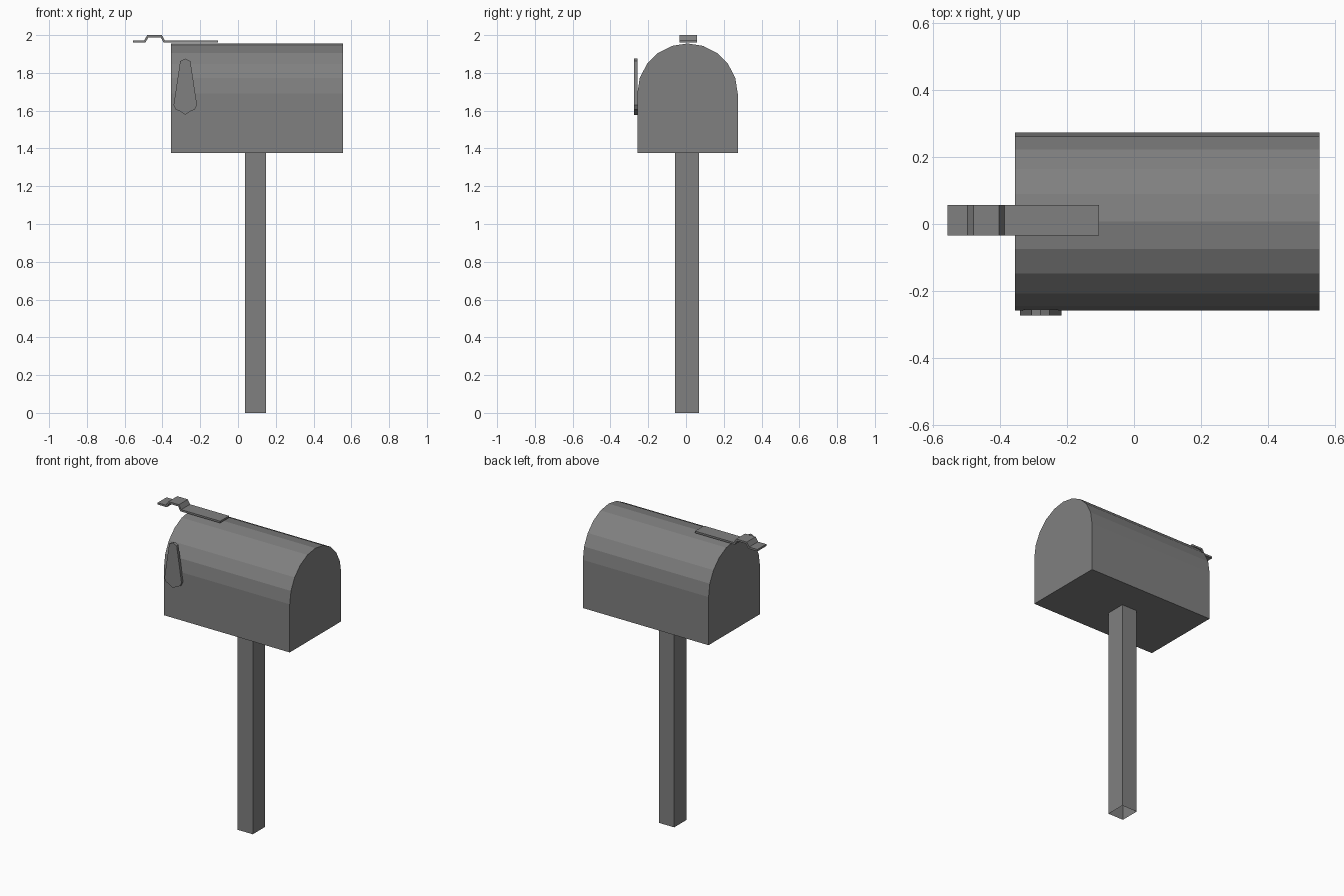
import bpy
import bmesh
from math import sin, cos, pi
from mathutils import Vector

cube = bpy.data.objects.get("Cube")
if cube:
    bpy.data.objects.remove(cube, do_unlink=True)

# Single grey material
grey = bpy.data.materials.new("mid_grey")
grey.use_nodes = True
colour = (0.216, 0.216, 0.216, 1)
grey.diffuse_color = colour
grey.node_tree.nodes["Principled BSDF"].inputs["Base Color"].default_value = colour


def prism(name, outline, depth, open_bottom=False):
    """Extrude a closed outline of 3D points along the depth vector."""
    bm = bmesh.new()
    face = bm.faces.new([bm.verts.new(p) for p in outline])
    ext = bmesh.ops.extrude_face_region(bm, geom=[face], use_keep_orig=True)
    moved = [g for g in ext["geom"] if isinstance(g, bmesh.types.BMVert)]
    bmesh.ops.translate(bm, verts=moved, vec=Vector(depth))
    bmesh.ops.recalc_face_normals(bm, faces=bm.faces)
    if open_bottom:
        low = [f for f in bm.faces if f.normal.z < -0.9]
        bmesh.ops.delete(bm, geom=low, context="FACES_ONLY")
    mesh = bpy.data.meshes.new(name)
    bm.to_mesh(mesh)
    bm.free()
    mesh.materials.append(grey)
    obj = bpy.data.objects.new(name, mesh)
    bpy.context.collection.objects.link(obj)
    return obj


# Mailbox body: square base with a ten-sided half-round roof
radius, mid_y, spring, base = 0.266, 0.008, 1.69, 1.375
left, right = -0.355, 0.555
arch = [(left, mid_y + radius * cos(i * pi / 10), spring + radius * sin(i * pi / 10))
        for i in range(11)]
body = arch + [(left, mid_y - radius, base), (left, mid_y + radius, base)]
prism("mailbox_body", body, (right - left, 0, 0))

# Post: hollow at the foot
x0, x1, y0, y1 = 0.037, 0.148, -0.058, 0.069
prism("post", [(x0, y0, 0), (x1, y0, 0), (x1, y1, 0), (x0, y1, 0)],
      (0, 0, base), open_bottom=True)

# Signal flag: tapered paddle, half outline mirrored about its centre line
half = [(0.027, 1.862), (0.062, 1.629), (0.05, 1.605), (0.027, 1.597)]
flag_x = -0.279
flag = [(flag_x, 1.875)] + [(flag_x + w, z) for w, z in half]
flag += [(flag_x, 1.578)] + [(flag_x - w, z) for w, z in reversed(half)]
prism("flag", [(x, -0.274, z) for x, z in flag], (0, 0.018, 0))

# Latch strip: bent sheet with a raised bump
low, high, thick = 1.972, 2.0, 0.012
top = [(-0.557, low), (-0.497, low), (-0.48, high),
       (-0.403, high), (-0.387, low), (-0.105, low)]
shift = [0, 0.006, 0.006, -0.006, -0.006, 0]
under = [(x + s, z - thick) for (x, z), s in zip(top, shift)]
prism("latch_strip", [(x, -0.035, z) for x, z in top + under[::-1]], (0, 0.092, 0))
